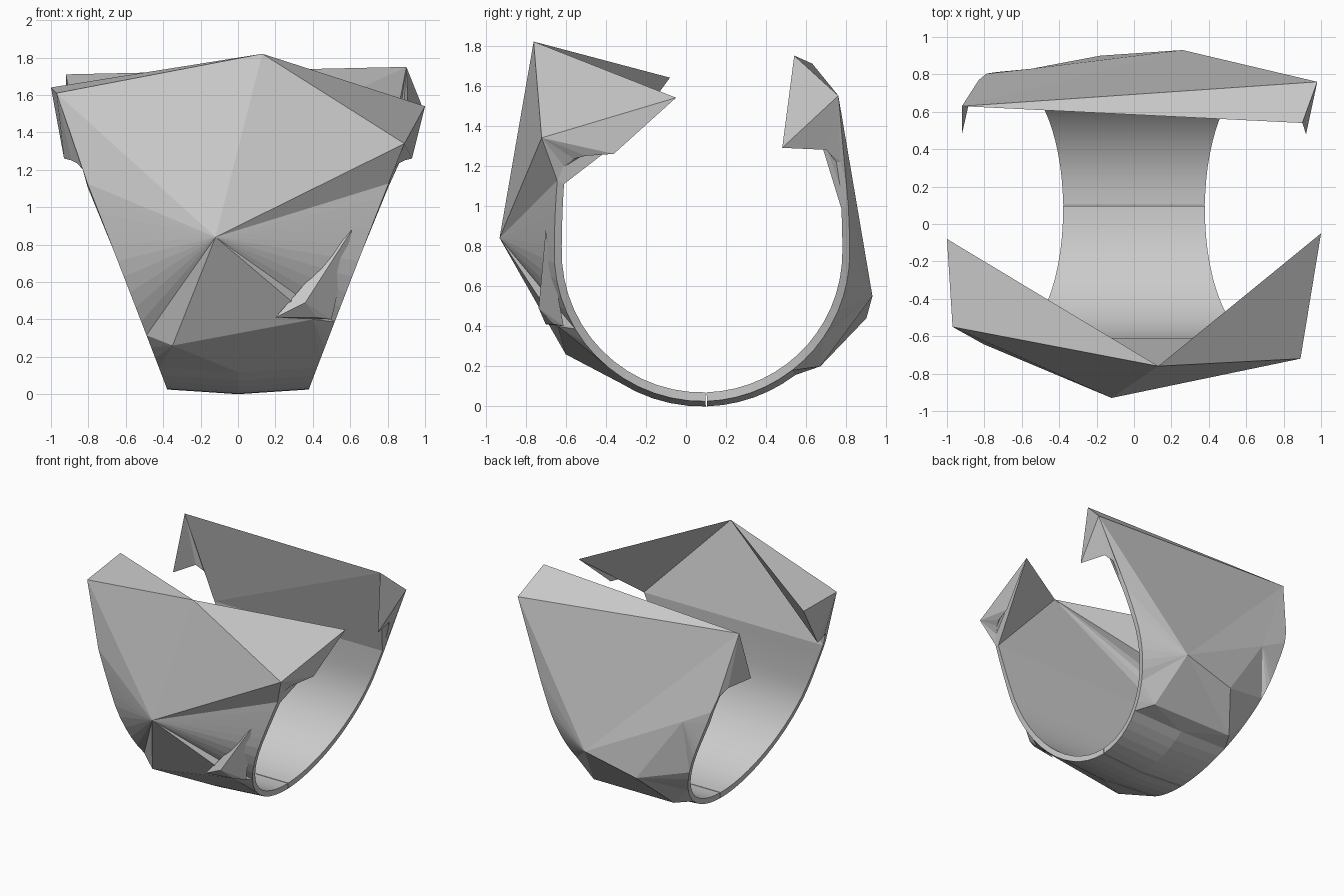
import bpy, bmesh, math

if "Cube" in bpy.data.objects:
    bpy.data.objects.remove(bpy.data.objects["Cube"])

metal = bpy.data.materials.new("matte grey metal")
metal.diffuse_color = (0.6, 0.6, 0.6, 1)
metal.use_nodes = True
metal.node_tree.nodes["Principled BSDF"].inputs["Base Color"].default_value = metal.diffuse_color

CY, CZ, R = 0.08, 0.77, 0.70        # finger hole centre and radius


def make_object(name, bm):
    bmesh.ops.recalc_face_normals(bm, faces=bm.faces)
    mesh = bpy.data.meshes.new(name)
    bm.to_mesh(mesh)
    bm.free()
    obj = bpy.data.objects.new(name, mesh)
    bpy.context.collection.objects.link(obj)
    mesh.materials.append(metal)
    return obj


def half_width(z):
    return 0.35 + 0.41 * z


def build_half(name, side, gap_y, end_deg, shoulder, rim_m, left, right, centre,
               apex, ltip, rtip, wall_hub):
    """One half of the band. left/right: list of (outer hub, last rim index)."""
    bm = bmesh.new()
    cache = {}

    def vert(p):
        key = tuple(round(c, 4) for c in p)
        if key not in cache:
            cache[key] = bm.verts.new(key)
        return cache[key]

    def face(*pts):
        vs = []
        for p in pts:
            v = vert(p)
            if v not in vs:
                vs.append(v)
        if len(vs) > 2 and not bm.faces.get(vs):
            return bm.faces.new(vs)

    # inner and outer rim rows along the round hole
    start = math.asin((gap_y - CY) * side / R)
    end = math.radians(end_deg)
    k = 18
    rows, keel = [], []
    for i in range(k + 1):
        a = start + (end - start) * i / k
        t = 0.045 - 0.010 * i / k
        pts = []
        for r in (R, R + t):
            y, z = CY + side * r * math.sin(a), CZ - r * math.cos(a)
            if z > CZ:                      # sides run straight above the centre
                y = CY + side * (r - 0.10 * (z - CZ) ** 2)
            pts.append((y, z))
        rows.append((half_width(pts[0][1]), pts[0], pts[1]))
        keel.append((0, CY + side * 0.77 * math.sin(a), CZ - 0.77 * math.cos(a)))
    # hooked shoulder below the wing tips, thinning to an edge
    for x, y, z, t in shoulder:
        rows.append((x, (y, z), (y + side * t, z)))
    last = len(rows) - 1

    def inner(s, i):
        w, p, _ = rows[i]
        return (s * w, *p)

    def outer(s, i):
        w, _, p = rows[i]
        return (s * w, *p)

    # inner round surface
    for i in range(k):
        f = face(inner(-1, i), inner(1, i), inner(1, i + 1), inner(-1, i + 1))
        f.smooth = True
    # bottom strip with a shallow keel, and the seam end
    for i in range(rim_m):
        for s in (-1, 1):
            face(outer(s, i), keel[i], keel[i + 1], outer(s, i + 1))
    face(inner(-1, 0), inner(1, 0), outer(1, 0), keel[0], outer(-1, 0))
    # flat inner wall rising to the top edge
    face(inner(-1, k), inner(1, k), wall_hub)
    face(inner(-1, k), apex, wall_hub)
    face(inner(1, k), rtip, wall_hub)
    face(inner(-1, last), ltip, apex)
    for s, hubs, tip, fan in ((-1, left, ltip, apex), (1, right, rtip, rtip)):
        for i in range(last):
            face(inner(s, i), inner(s, i + 1), outer(s, i + 1), outer(s, i))
            if i >= k:
                face(inner(s, i), inner(s, i + 1), fan)
        # outer facets fanning from each hub corner to the rim
        i = rim_m
        for n, (hub, stop) in enumerate(hubs):
            if n:
                face(hubs[n - 1][0], outer(s, i), hub)
            stop = min(stop, last)
            while i < stop:
                face(hub, outer(s, i), outer(s, i + 1))
                i += 1
        # wing tip and top cap
        hub = hubs[-1][0]
        face(hub, outer(s, last), tip)
        face(hub, tip, apex)
    # big facets across the middle
    face(outer(-1, rim_m), keel[rim_m], left[0][0])
    face(outer(1, rim_m), keel[rim_m], right[0][0])
    face(keel[rim_m], left[0][0], right[0][0])
    for f in centre:
        face(*f)
    return make_object(name, bm)


# front half: large faceted shield
A = (-0.12, -0.93, 0.84)
B = (-0.35, -0.60, 0.26)
C = (0.40, -0.64, 0.40)
E = (-0.97, -0.55, 1.61)
F = (0.89, -0.72, 1.34)
peak = (0.13, -0.76, 1.82)
build_half("front_shield_band", -1, 0.097, 119,
           [(0.83, -0.60, 1.20, 0.01), (0.86, -0.56, 1.235, 0),
            (0.89, -0.50, 1.25, 0), (0.93, -0.36, 1.26, 0)], 5,
           [(B, 8), (A, 18), (E, 99)], [(C, 9), (A, 18), (F, 99)],
           [(B, C, A), (E, A, peak), (peak, A, F)],
           peak, (-1.0, -0.08, 1.64), (1.0, -0.05, 1.54), peak)

# back half: lower crest with a slanted top
G = (-0.18, 0.90, 0.44)
H = (0.26, 0.93, 0.55)
K = (-0.55, 0.83, 0.97)
BL = (-0.36, 0.67, 0.20)
BR = (0.36, 0.67, 0.20)
T = (-0.92, 0.63, 1.71)
U = (0.98, 0.76, 1.55)
V = (0.90, 0.54, 1.75)
build_half("back_crest_band", 1, 0.103, 108,
           [(0.79, 0.768, 1.10, 0.035), (0.83, 0.75, 1.22, 0.02),
            (0.87, 0.70, 1.28, 0), (0.92, 0.48, 1.29, 0)], 6,
           [(BL, 9), (G, 12), (K, 19), (T, 99)], [(BR, 9), (H, 18), (U, 99)],
           [(BL, BR, H), (BL, H, G), (G, H, K), (K, H, T), (H, U, T)],
           T, T, V, V)

# small raised shard on the front right
bm = bmesh.new()
for p in ((0.61, -0.70, 0.88), (0.36, -0.735, 0.49), (0.20, -0.70, 0.41),
          (0.42, -0.66, 0.41), (0.50, -0.61, 0.40), (0.46, -0.66, 0.55)):
    bm.verts.new(p)
bmesh.ops.convex_hull(bm, input=bm.verts)
make_object("front_shard", bm)
